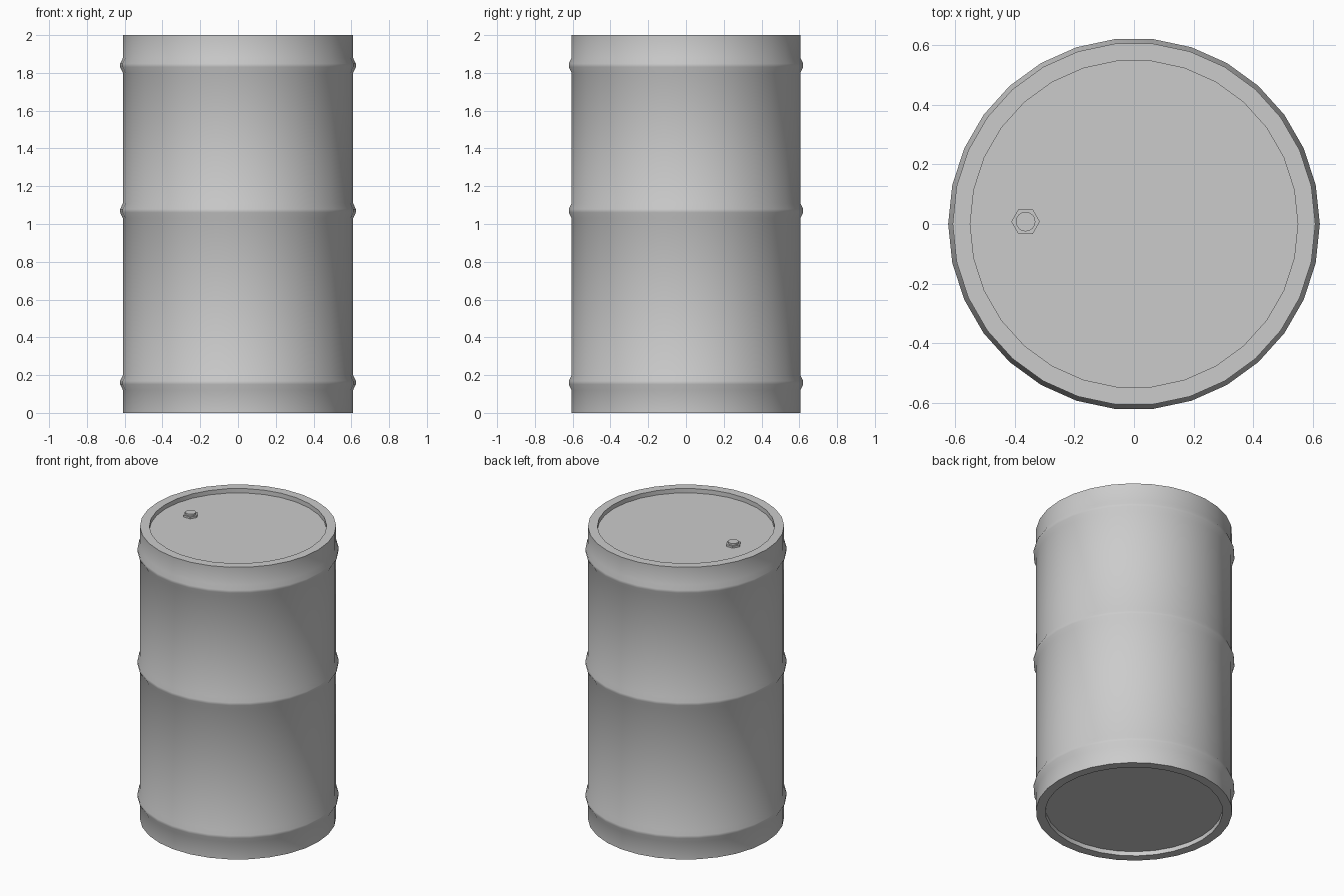
import bpy, bmesh
from math import sin, cos, tau, radians

if "Cube" in bpy.data.objects:
    bpy.data.objects.remove(bpy.data.objects["Cube"])


def lathe(name, profile, sides, centre=(0, 0), smooth=30):
    """Revolve an (r, z) profile and close both ends with flat caps."""
    bm = bmesh.new()
    rings = [[bm.verts.new((centre[0] + r * cos(tau * i / sides),
                            centre[1] + r * sin(tau * i / sides), z))
              for i in range(sides)] for r, z in profile]
    for a, b in zip(rings, rings[1:]):
        for i in range(sides):
            j = (i + 1) % sides
            bm.faces.new((a[i], a[j], b[j], b[i]))
    bm.faces.new(rings[0][::-1])
    bm.faces.new(rings[-1])
    bmesh.ops.recalc_face_normals(bm, faces=bm.faces)
    mesh = bpy.data.meshes.new(name)
    bm.to_mesh(mesh)
    bm.free()
    ob = bpy.data.objects.new(name, mesh)
    bpy.context.collection.objects.link(ob)
    bpy.ops.object.select_all(action='DESELECT')
    ob.select_set(True)
    bpy.context.view_layer.objects.active = ob
    bpy.ops.object.shade_smooth_by_angle(angle=radians(smooth))
    return ob


# Drum shell: recessed base, ribbed wall, rim and recessed lid
WALL, RIB, INNER, RECESS = 0.609, 0.624, 0.55, 0.03
profile = [(INNER, RECESS), (INNER, 0), (WALL, 0)]
for z in (0.16, 1.07, 1.84):
    profile += [(WALL, z - 0.04), (RIB, z - 0.009), (RIB, z + 0.009), (WALL, z + 0.04)]
profile += [(WALL, 2), (INNER, 2), (INNER, 2 - RECESS)]
lathe("drum_shell", profile, 30, smooth=60)

# Filler cap: hexagonal nut with a round plug
LID = 2 - RECESS
spot = (-0.364, 0.008)
lathe("cap_nut", [(0.048, LID - 0.005), (0.048, LID + 0.013)], 6, spot)
lathe("cap_plug", [(0.033, LID), (0.033, LID + 0.025)], 16, spot)
